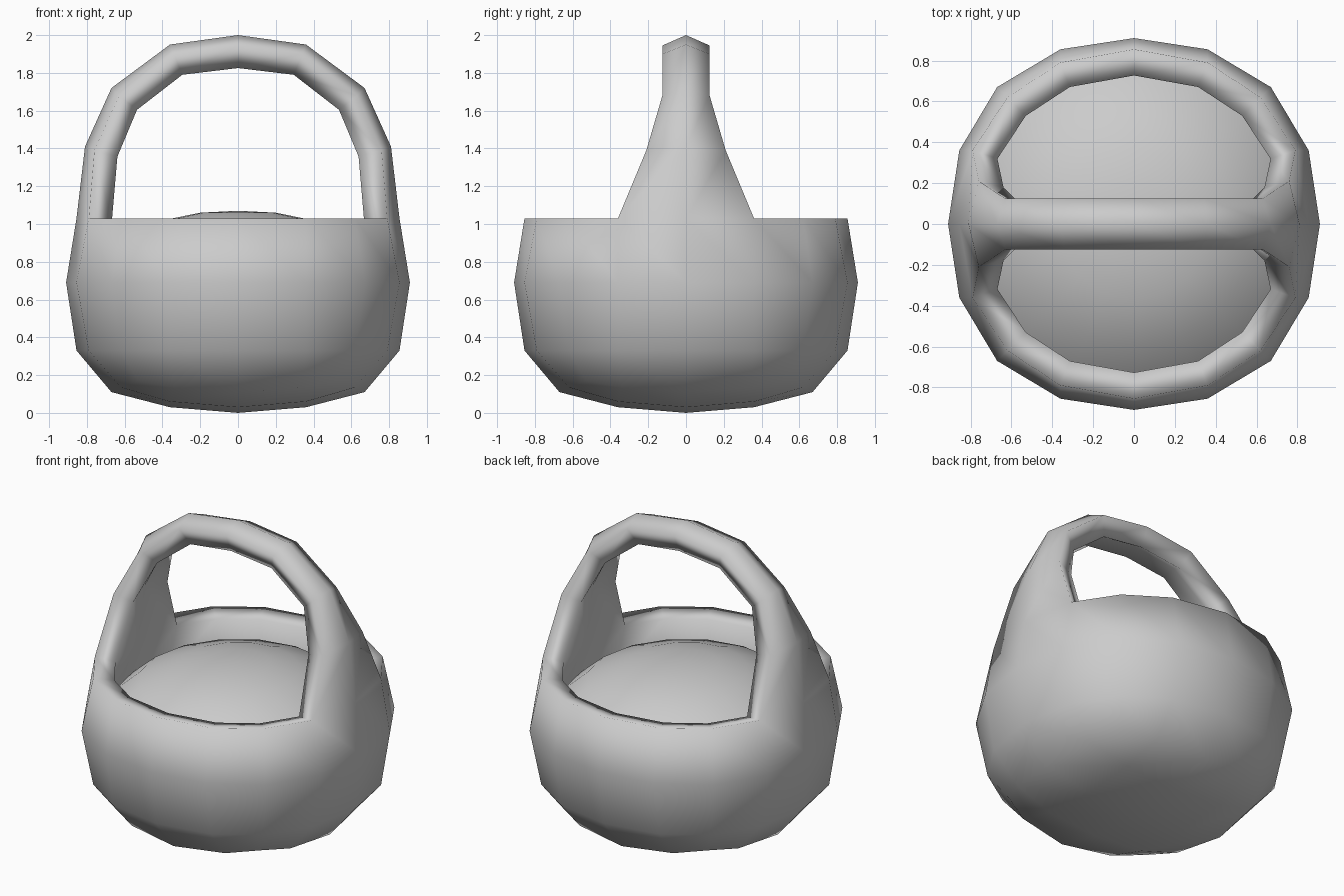
import bpy, bmesh, math

if "Cube" in bpy.data.objects:
    bpy.data.objects.remove(bpy.data.objects["Cube"])

# Rounded-cube grid: key = sorted cube levels, value = (coord at level 1, at level .5)
ROUND = {(1, 0, 0): (.91, 0), (1, .5, 0): (.855, .36), (1, 1, 0): (.67, 0),
         (1, .5, .5): (.79, .36), (1, 1, .5): (.62, .34), (1, 1, 1): (.53, 0)}
# Flattened bottom heights
BOTTOM = {(1, 0, 0): 0, (1, .5, 0): .03, (1, 1, 0): .11,
          (1, .5, .5): .06, (1, 1, .5): .135, (1, 1, 1): .17}


def finish(bm, name):
    bmesh.ops.recalc_face_normals(bm, faces=bm.faces)
    for f in bm.faces:
        f.smooth = True
    me = bpy.data.meshes.new(name)
    bm.to_mesh(me)
    bm.free()
    ob = bpy.data.objects.new(name, me)
    bpy.context.collection.objects.link(ob)
    return ob


# Basket bowl
bm = bmesh.new()
bmesh.ops.create_cube(bm, size=2)
bmesh.ops.subdivide_edges(bm, edges=bm.edges[:], cuts=3, use_grid_fill=True)
bmesh.ops.delete(bm, geom=[v for v in bm.verts if v.co.z > .75], context='VERTS')
for v in bm.verts:
    lv = [round(c * 2) / 2 for c in v.co]
    key = tuple(sorted((abs(c) for c in lv), reverse=True))
    one, half = ROUND[key]
    for i in (0, 1):
        a = abs(lv[i])
        v.co[i] = math.copysign(one if a == 1 else half if a == .5 else 0, lv[i])
    v.co.z = BOTTOM[key] if lv[2] == -1 else {-.5: .33, 0: .69, .5: 1.03}[lv[2]]

# Handle strip rising from the rim: mid x, mid z, edge x, edge y, edge z
half_arch = [(.81, 1.41, .76, .21, 1.39), (.67, 1.72, .63, .125, 1.68),
             (.36, 1.95, .34, .125, 1.90)]
arch = half_arch + [(0, 2.0, 0, .125, 1.945)]
arch += [(-a, b, -c, d, e) for a, b, c, d, e in reversed(half_arch)]


def rim_row(s):
    row = [v for v in bm.verts if v.co.z > 1 and s * v.co.x > .7 and abs(v.co.y) < .5]
    return sorted(row, key=lambda v: v.co.y)


right, left = rim_row(1), rim_row(-1)
rows = [right]
for mx, mz, ex, ey, ez in arch:
    rows.append([bm.verts.new(p) for p in ((ex, -ey, ez), (mx, 0, mz), (ex, ey, ez))])
rows.append(left)
for r, q in zip(rows, rows[1:]):
    for i in (0, 1):
        bm.faces.new((r[i], r[i + 1], q[i + 1], q[i]))
basket = finish(bm, "basket_with_handle")
# Make sure normals face outward
low = min(basket.data.polygons, key=lambda p: p.center.z)
if low.normal.z > 0:
    basket.data.flip_normals()
mod = basket.modifiers.new("thickness", 'SOLIDIFY')
mod.thickness = .13
mod.offset = -1

# Domed filling inside the bowl
bm = bmesh.new()
N = 16
rings = [[bm.verts.new((r * math.cos(2 * math.pi * k / N), r * math.sin(2 * math.pi * k / N), z))
          for k in range(N)] for r, z in ((.2, 1.06), (.37, 1.025), (.6, .94), (.76, .8))]
top = bm.verts.new((0, 0, 1.07))
for k in range(N):
    j = (k + 1) % N
    bm.faces.new((top, rings[0][k], rings[0][j]))
    for a, b in zip(rings, rings[1:]):
        bm.faces.new((a[k], b[k], b[j], a[j]))
finish(bm, "filling")
